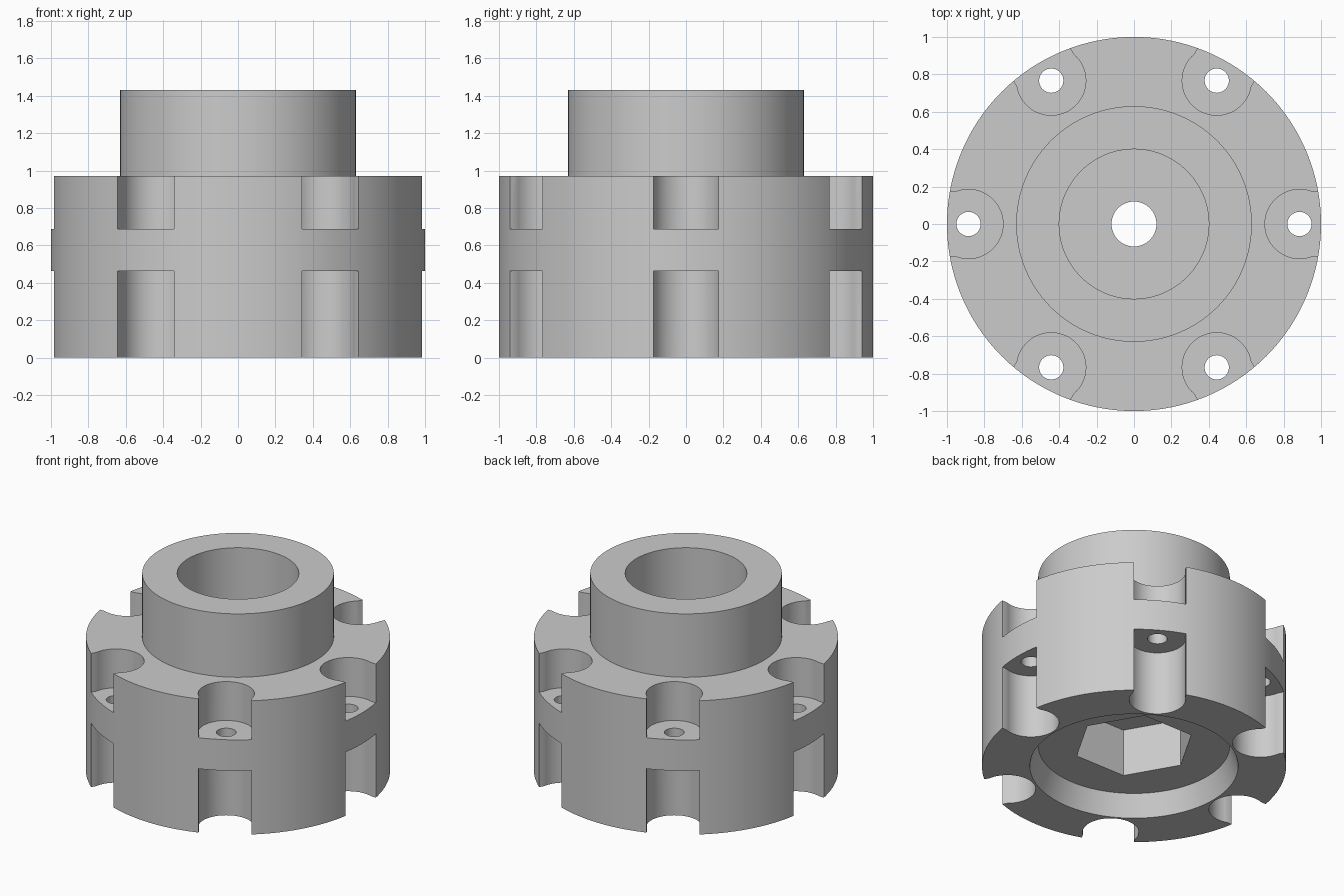
import bpy
import bmesh
from math import cos, sin, pi, radians, asin

cube = bpy.data.objects.get("Cube")
if cube:
    bpy.data.objects.remove(cube, do_unlink=True)

SEGMENTS = 128
BOLT_CIRCLE = 0.885

grey = bpy.data.materials.new("plain grey")
grey.use_nodes = True
grey.diffuse_color = (0.6, 0.6, 0.6, 1)
grey.node_tree.nodes["Principled BSDF"].inputs["Base Color"].default_value = (0.6, 0.6, 0.6, 1)


def make_object(name, bm):
    bmesh.ops.recalc_face_normals(bm, faces=bm.faces)
    mesh = bpy.data.meshes.new(name)
    bm.to_mesh(mesh)
    bm.free()
    mesh.materials.append(grey)
    obj = bpy.data.objects.new(name, mesh)
    bpy.context.collection.objects.link(obj)
    return obj


def lathe(name, profile):
    """Revolve a closed (radius, height) outline around z."""
    bm = bmesh.new()
    rings = []
    for i in range(SEGMENTS):
        a = 2 * pi * i / SEGMENTS
        rings.append([bm.verts.new((r * cos(a), r * sin(a), z)) for r, z in profile])
    for i, ring in enumerate(rings):
        following = rings[(i + 1) % SEGMENTS]
        for j in range(len(profile)):
            k = (j + 1) % len(profile)
            bm.faces.new((ring[j], following[j], following[k], ring[k]))
    return make_object(name, bm)


def circle(radius, count, cx=0.0):
    return [(cx + radius * cos(2 * pi * i / count), radius * sin(2 * pi * i / count))
            for i in range(count)]


def add_prism(bm, outline, bottom, top, angle=0.0):
    """Extrude an outline upward after turning it around z."""
    c, s = cos(angle), sin(angle)
    low, high = ([bm.verts.new((x * c - y * s, x * s + y * c, z)) for x, y in outline]
                 for z in (bottom, top))
    bm.faces.new(low[::-1])
    bm.faces.new(high)
    for i in range(len(low)):
        k = (i + 1) % len(low)
        bm.faces.new((low[i], low[k], high[k], high[i]))


def cut(target, cutter):
    mod = target.modifiers.new("cut", 'BOOLEAN')
    mod.operation = 'DIFFERENCE'
    mod.solver = 'EXACT'
    mod.object = cutter
    cutter.hide_render = True
    bpy.ops.object.select_all(action='DESELECT')
    bpy.context.view_layer.objects.active = target
    target.select_set(True)
    bpy.ops.object.modifier_apply(modifier=mod.name)
    bpy.data.objects.remove(cutter, do_unlink=True)


# Drum, raised collar, central bore and tapered underside recess
hub = lathe("flanged_hub", [
    (0.12, 0.156), (0.63, 0.156), (0.685, 0), (1, 0), (1, 0.97),
    (0.63, 0.97), (0.63, 1.43), (0.4, 1.43), (0.4, 0.69), (0.12, 0.69)])

# Round-backed slots above and below the web, and the hexagonal pocket
slot_radius, slot_half = 0.185, 0.174
start = asin(slot_half / slot_radius)
steps = 36
slot = [(1.2, slot_half)]
for i in range(steps + 1):
    a = start + (2 * pi - 2 * start) * i / steps
    slot.append((BOLT_CIRCLE + slot_radius * cos(a), slot_radius * sin(a)))
slot.append((1.2, -slot_half))

bm = bmesh.new()
add_prism(bm, circle(0.4, 6), 0.1, 0.5)
for n in range(6):
    add_prism(bm, slot, -0.1, 0.463, radians(60 * n))
    add_prism(bm, slot, 0.688, 1.1, radians(60 * n))
cut(hub, make_object("slot_cutter", bm))

# Bolt holes through the web
bm = bmesh.new()
for n in range(6):
    add_prism(bm, circle(0.065, 32, BOLT_CIRCLE), 0.4, 0.75, radians(60 * n))
cut(hub, make_object("bolt_hole_cutter", bm))

bpy.ops.object.shade_smooth_by_angle(angle=radians(25))
